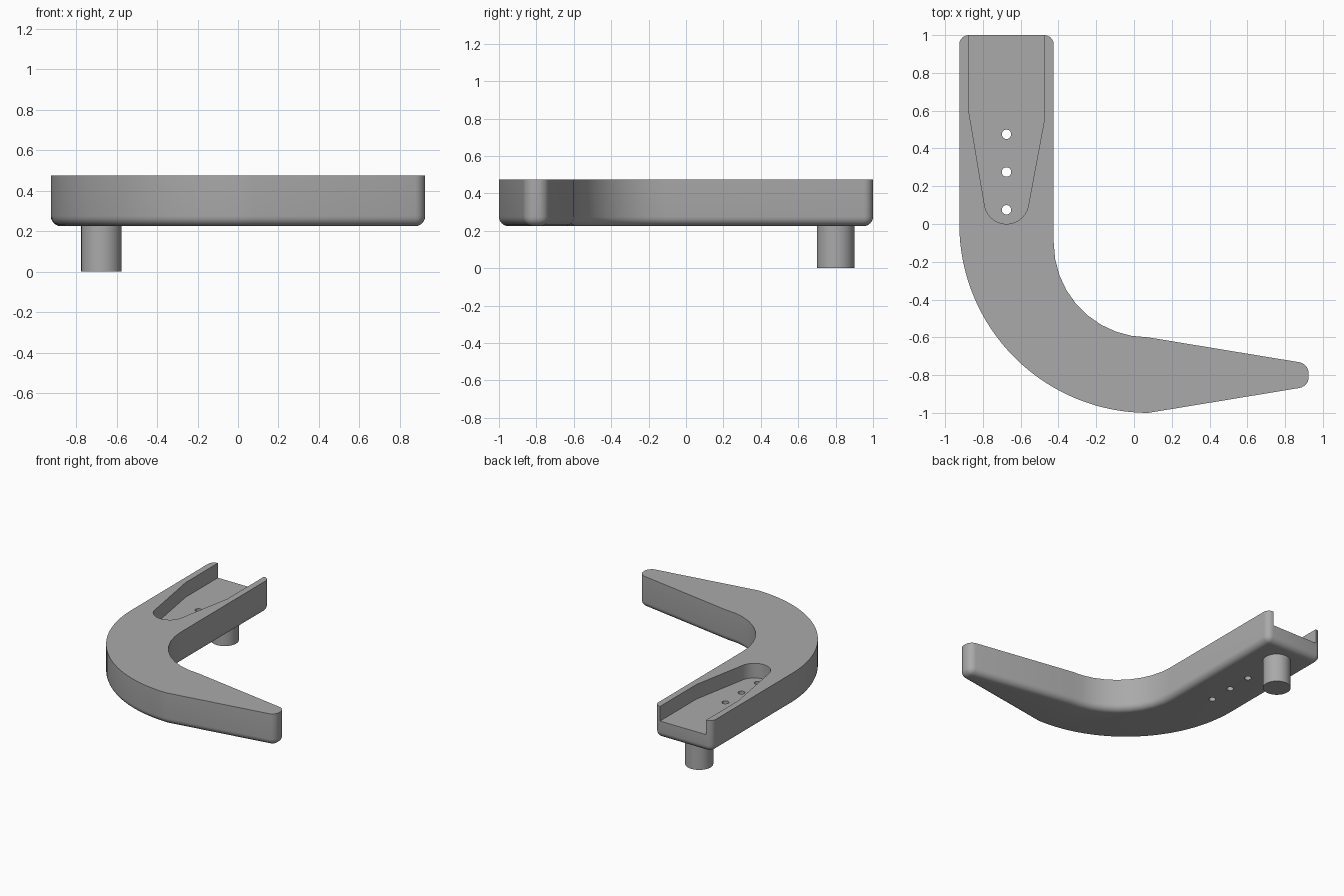
import bpy
import bmesh
from math import sin, cos, pi, radians

if "Cube" in bpy.data.objects:
    bpy.data.objects.remove(bpy.data.objects["Cube"])

BOTTOM, TOP, FLOOR = 0.225, 0.475, 0.36
ARM_X = -0.675

grey = bpy.data.materials.new("plain grey")
grey.use_nodes = True
grey.diffuse_color = (0.4, 0.4, 0.4, 1)
grey.node_tree.nodes["Principled BSDF"].inputs["Base Color"].default_value = (0.4, 0.4, 0.4, 1)


def arc(cx, cy, rx, ry, start, end, steps):
    """Points along an elliptical arc, angles in degrees."""
    angles = [radians(start + (end - start) * i / steps) for i in range(steps + 1)]
    return [(cx + rx * cos(a), cy + ry * sin(a)) for a in angles]


def prism(name, outline, z0, z1, rounded=None):
    """Extrude an outline; rounded is a test for the edges to fillet."""
    bm = bmesh.new()
    face = bm.faces.new([bm.verts.new((x, y, z0)) for x, y in outline])
    up = bmesh.ops.extrude_face_region(bm, geom=[face], use_keep_orig=True)
    moved = [g for g in up["geom"] if isinstance(g, bmesh.types.BMVert)]
    bmesh.ops.translate(bm, verts=moved, vec=(0, 0, z1 - z0))
    bmesh.ops.recalc_face_normals(bm, faces=bm.faces)
    if rounded:
        edges = [e for e in bm.edges if rounded(*[v.co for v in e.verts])]
        bmesh.ops.bevel(bm, geom=edges, offset=0.05, segments=6, profile=0.5,
                        affect='EDGES', clamp_overlap=False)
    mesh = bpy.data.meshes.new(name)
    bm.to_mesh(mesh)
    bm.free()
    obj = bpy.data.objects.new(name, mesh)
    bpy.context.collection.objects.link(obj)
    mesh.materials.append(grey)
    return obj


def activate(obj):
    bpy.ops.object.select_all(action='DESELECT')
    obj.select_set(True)
    bpy.context.view_layer.objects.active = obj


def cut(obj, cutter):
    cutter.hide_render = True
    mod = obj.modifiers.new("cut", 'BOOLEAN')
    mod.operation, mod.solver, mod.object = 'DIFFERENCE', 'EXACT', cutter
    activate(obj)
    bpy.ops.object.modifier_apply(modifier=mod.name)
    bpy.data.objects.remove(cutter)


def fillet_edge(a, b):
    """Bottom rim, plus the upright corners of the two arm ends."""
    low = max(a.z, b.z) < BOTTOM + 0.01
    upright = abs(a.z - b.z) > 0.1 and (a.y > 0.99 or a.x > 0.9)
    return low or upright


# Curved body: straight arm, elbow and tapered arm
outline = [(-0.425, 1), (-0.925, 1)]
outline += arc(0.075, 0, 1, 1, 180, 270, 32)
outline += [(0.925, -0.86), (0.925, -0.74)]
outline += arc(0.075, -0.1, 0.5, 0.5, 270, 180, 9)
body = prism("curved_body", outline, BOTTOM, TOP, fillet_edge)

# Open-ended recess in the straight arm
recess = [(-0.475, 1.1), (-0.875, 1.1), (-0.875, 0.6)]
recess += arc(ARM_X, 0.115, 0.117, 0.115, 190, 350, 14)
recess += [(-0.475, 0.55)]
cut(body, prism("recess_cutter", recess, FLOOR, TOP + 0.1))

# Three through holes
for y in (0.075, 0.275, 0.475):
    hole = arc(ARM_X, y, 0.025, 0.025, 0, 360, 20)[:-1]
    cut(body, prism("hole_cutter", hole, 0.1, 0.6))

# Round post under the straight arm
post = prism("post", arc(ARM_X, 0.8, 0.1, 0.1, 0, 360, 40)[:-1], 0, BOTTOM + 0.02)

for obj in (body, post):
    activate(obj)
    bpy.ops.object.shade_smooth_by_angle(angle=radians(30))
